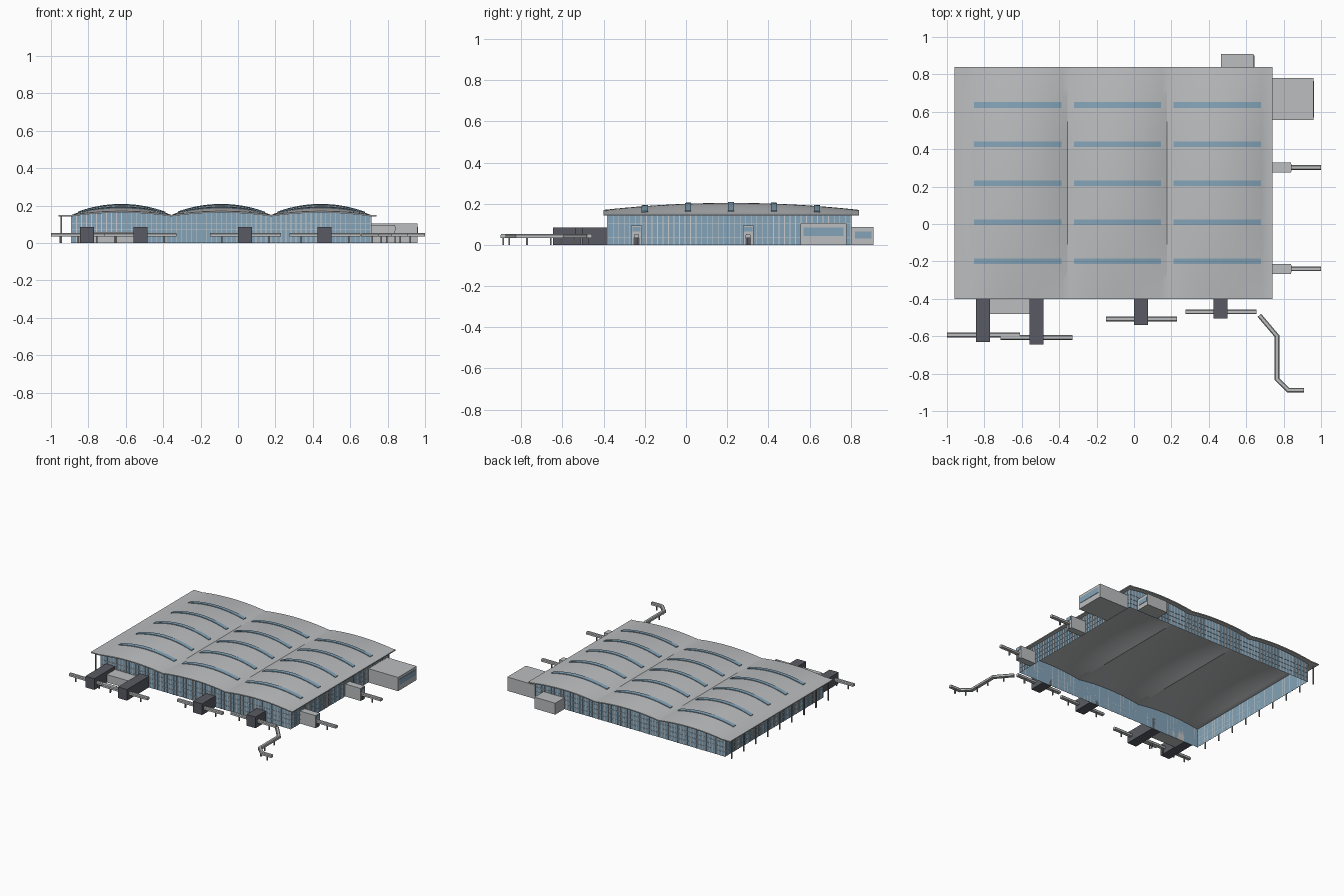
import bpy, bmesh, math
from mathutils import Vector, Matrix

cube = bpy.data.objects.get("Cube")
if cube:
    bpy.data.objects.remove(cube, do_unlink=True)


def material(name, r, g, b):
    m = bpy.data.materials.new(name)
    m.use_nodes = True
    m.diffuse_color = (r, g, b, 1)
    m.node_tree.nodes["Principled BSDF"].inputs["Base Color"].default_value = (r, g, b, 1)
    return m


GREY = material("light grey", 0.50, 0.51, 0.52)
GLASS = material("blue glass", 0.23, 0.37, 0.48)
DARK = material("dark slate", 0.10, 0.105, 0.125)
FRAME = material("pale frame", 0.58, 0.60, 0.62)
STEEL = material("steel grey", 0.25, 0.25, 0.26)


def finish(name, bm, mat, smooth=False):
    mesh = bpy.data.meshes.new(name)
    bm.to_mesh(mesh)
    bm.free()
    mesh.materials.append(mat)
    ob = bpy.data.objects.new(name, mesh)
    bpy.context.collection.objects.link(ob)
    if smooth:
        bpy.ops.object.select_all(action='DESELECT')
        ob.select_set(True)
        bpy.context.view_layer.objects.active = ob
        bpy.ops.object.shade_smooth_by_angle(angle=math.radians(25))
    return ob


def add_box(bm, x0, x1, y0, y1, z0, z1):
    mid = Matrix.Translation(((x0 + x1) / 2, (y0 + y1) / 2, (z0 + z1) / 2))
    bmesh.ops.create_cube(bm, size=1, matrix=mid @ Matrix.Diagonal((x1 - x0, y1 - y0, z1 - z0, 1)))


def box(name, mat, *bounds):
    bm = bmesh.new()
    add_box(bm, *bounds)
    return finish(name, bm, mat)


# Shared layout: three vaulted bays
WX0, WX1, WY0, WY1 = -0.89, 0.71, -0.38, 0.80
BAY = (WX1 - WX0) / 3
MID_Y, HALF_Y, EAVE = 0.22, 0.62, 0.142


def roof_z(x, y):
    if x <= WX0 or x >= WX1:
        return EAVE
    u = ((x - WX0) % BAY) / BAY * 2 - 1
    v = (y - MID_Y) / HALF_Y
    return EAVE + (1 - u * u) * (0.02 + 0.034 * (1 - v * v))


def sheet(name, mat, xs, ys, lift, thick):
    # Closed slab that follows the roof surface
    bm = bmesh.new()
    layers = []
    for h in (lift + thick, lift):
        layers.append([[bm.verts.new((x, y, roof_z(x, y) + h)) for y in ys] for x in xs])
    top, low = layers
    nx, ny = len(xs) - 1, len(ys) - 1
    for i in range(nx):
        for j in range(ny):
            for g in layers:
                bm.faces.new((g[i][j], g[i + 1][j], g[i + 1][j + 1], g[i][j + 1]))
        for j in (0, ny):
            bm.faces.new((top[i][j], top[i + 1][j], low[i + 1][j], low[i][j]))
    for j in range(ny):
        for i in (0, nx):
            bm.faces.new((top[i][j], top[i][j + 1], low[i][j + 1], low[i][j]))
    bmesh.ops.recalc_face_normals(bm, faces=bm.faces)
    return finish(name, bm, mat, True)


def steps(a, b, n):
    return [a + (b - a) * i / n for i in range(n + 1)]


# Roof
sheet("vaulted_roof", GREY, [-0.96] + steps(WX0, WX1, 60) + [0.74],
      steps(MID_Y - HALF_Y, MID_Y + HALF_Y, 24), 0, 0.008)

# Skylight strips, five across each bay
for b in range(3):
    x0 = WX0 + b * BAY
    for k in range(5):
        y = -0.2 + k * 0.209
        sheet("skylight", GLASS, steps(x0 + 0.035, x0 + BAY - 0.032, 20),
              [y - 0.015, y + 0.015], 0.006, 0.007)

# Glass curtain walls, open underneath
bm = bmesh.new()
loop = [(x, WY0) for x in steps(WX0, WX1, 60)] + [(x, WY1) for x in steps(WX1, WX0, 60)]
low = [bm.verts.new((x, y, 0)) for x, y in loop]
top = [bm.verts.new((x, y, roof_z(x, y) + 0.002)) for x, y in loop]
for i in range(len(loop)):
    j = (i + 1) % len(loop)
    bm.faces.new((low[i], low[j], top[j], top[i]))
finish("glass_walls", bm, GLASS)

# Mullion grid outside the glass
bm = bmesh.new()
T, W = 0.003, 0.0018
for x in steps(WX0, WX1, 60):
    for y0, y1 in ((WY0 - T, WY0), (WY1, WY1 + T)):
        add_box(bm, x - W, x + W, y0, y1, 0, roof_z(x, y0))
for y in steps(WY0, WY1, 44):
    for x0, x1 in ((WX0 - T, WX0), (WX1, WX1 + T)):
        add_box(bm, x0, x1, y - W, y + W, 0, EAVE)
for z in (0.035, 0.07, 0.105):
    for y0, y1 in ((WY0 - T, WY0), (WY1, WY1 + T)):
        add_box(bm, WX0, WX1, y0, y1, z - 0.001, z + 0.001)
    for x0, x1 in ((WX0 - T, WX0), (WX1, WX1 + T)):
        add_box(bm, x0, x1, WY0, WY1, z - 0.001, z + 0.001)
finish("mullions", bm, FRAME)

# Canopy posts along the right eave
for y in steps(-0.36, 0.80, 8):
    box("canopy_post", STEEL, -0.949, -0.941, y - 0.004, y + 0.004, 0, EAVE)

# Dark gate blocks at the front
for x, y in ((-0.807, -0.63), (-0.522, -0.645), (0.038, -0.54), (0.463, -0.505)):
    box("gate_block", DARK, x - 0.038, x + 0.038, y, WY0, 0, 0.085)
box("gate_link", GREY, -0.77, -0.56, -0.48, WY0, 0, 0.06)

# Annexes with window bands
box("side_annex", GREY, WX1, 0.96, 0.555, 0.78, 0, 0.105)
box("side_annex_window", GLASS, 0.958, 0.963, 0.57, 0.765, 0.042, 0.085)
box("rear_annex", GREY, 0.465, 0.64, WY1, 0.91, 0, 0.087)
box("rear_annex_window", GLASS, 0.638, 0.643, 0.82, 0.90, 0.032, 0.065)

# Side entrance boxes
for y in (-0.24, 0.302):
    box("side_gate", GREY, WX1, 0.84, y - 0.026, y + 0.026, 0, 0.095)
    box("side_gate_window", GLASS, 0.838, 0.842, y - 0.02, y + 0.02, 0.066, 0.088)
    box("side_gate_opening", DARK, 0.838, 0.842, y - 0.014, y + 0.014, 0, 0.034)


def walkway(points):
    # Raised covered bar with mitred corners, standing on thin legs
    pts = [Vector(p) for p in points]
    bm = bmesh.new()
    rings = []
    for i, p in enumerate(pts):
        a = (p - pts[i - 1]).normalized() if i else (pts[1] - p).normalized()
        b = (pts[i + 1] - p).normalized() if i < len(pts) - 1 else a
        t = (a + b).normalized()
        side = Vector((-t.y, t.x)) * 0.0125 / max(t.dot(a), 0.5)
        rings.append([bm.verts.new((p.x + s * side.x, p.y + s * side.y, z))
                      for s, z in ((1, 0.034), (-1, 0.034), (-1, 0.048), (-0.6, 0.054),
                                   (0.6, 0.054), (1, 0.048))])
    n = len(rings[0])
    for r, q in zip(rings, rings[1:]):
        for k in range(n):
            bm.faces.new((r[k], r[(k + 1) % n], q[(k + 1) % n], q[k]))
    bm.faces.new(rings[0])
    bm.faces.new(rings[-1])
    bmesh.ops.recalc_face_normals(bm, faces=bm.faces)
    finish("walkway", bm, GREY)
    legs = bmesh.new()
    for a, b in zip(pts, pts[1:]):
        count = max(1, round((b - a).length / 0.11))
        for i in range(count):
            p = a.lerp(b, (i + 0.5) / count)
            add_box(legs, p.x - 0.004, p.x + 0.004, p.y - 0.004, p.y + 0.004, 0, 0.036)
    finish("walkway_legs", legs, STEEL)


for x0, x1, y in ((-1.0, -0.61, -0.593), (-0.715, -0.33, -0.607), (-0.15, 0.23, -0.508),
                  (0.275, 0.655, -0.47), (0.84, 1.0, -0.24), (0.84, 1.0, 0.302)):
    walkway([(x0, y), (x1, y)])
walkway([(0.67, -0.488), (0.765, -0.60), (0.765, -0.83), (0.825, -0.888), (0.91, -0.888)])
